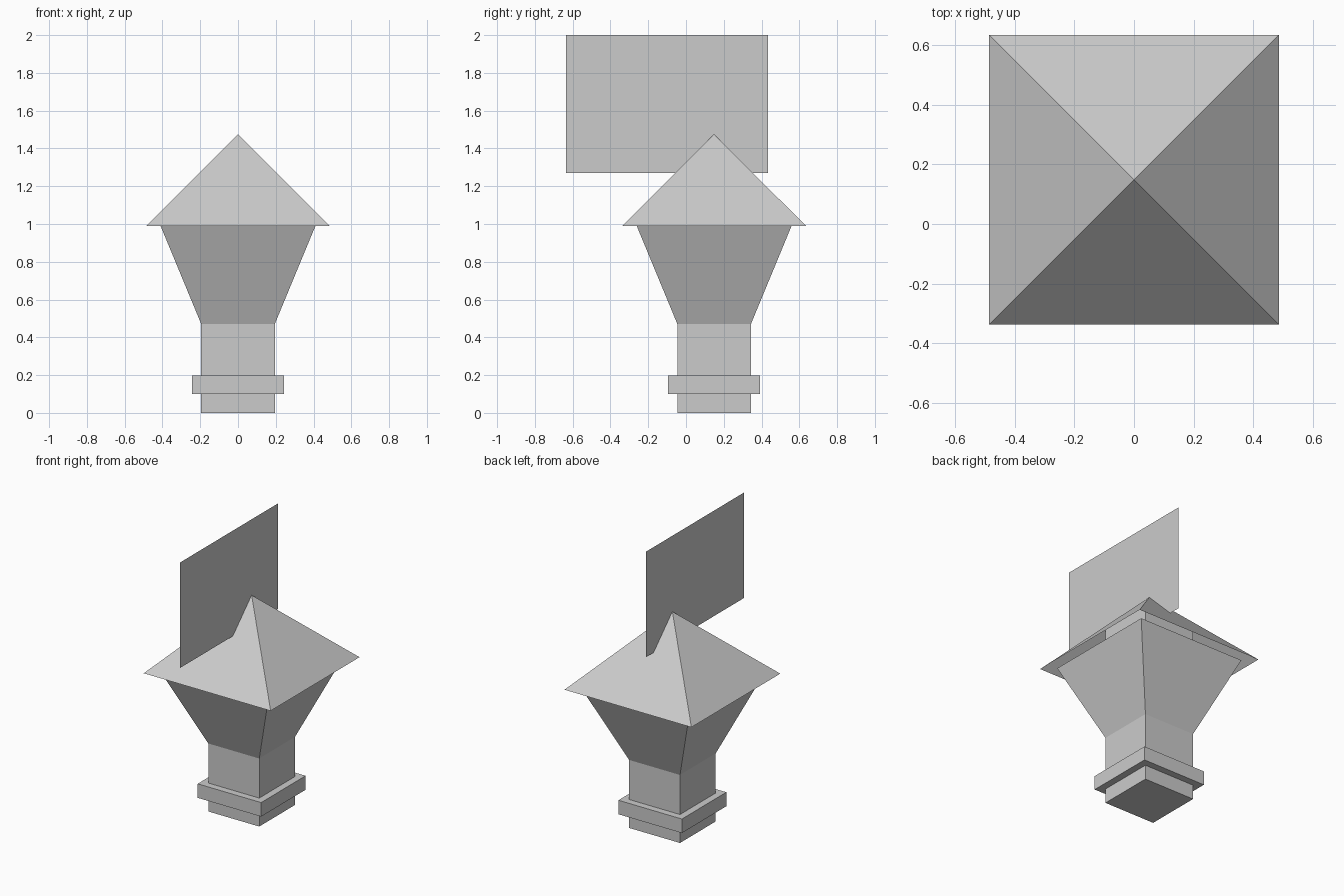
import bpy, bmesh
from mathutils import Matrix

if "Cube" in bpy.data.objects:
    bpy.data.objects.remove(bpy.data.objects["Cube"])

POST_Y = 0.149  # the post stands behind the centre of the model


def finish(name, bm):
    bmesh.ops.recalc_face_normals(bm, faces=bm.faces)
    mesh = bpy.data.meshes.new(name)
    bm.to_mesh(mesh)
    bm.free()
    obj = bpy.data.objects.new(name, mesh)
    bpy.context.collection.objects.link(obj)
    return obj


def square_box(name, half, z0, z1):
    bm = bmesh.new()
    size = Matrix.Diagonal((2 * half, 2 * half, z1 - z0, 1))
    bmesh.ops.create_cube(bm, size=1, matrix=Matrix.Translation((0, POST_Y, (z0 + z1) / 2)) @ size)
    return finish(name, bm)


def open_pyramid(name, half, z_rim, z_tip):
    """Four sloping sides with no base face."""
    bm = bmesh.new()
    tip = bm.verts.new((0, POST_Y, z_tip))
    rim = [bm.verts.new((sx * half, POST_Y + sy * half, z_rim))
           for sx, sy in ((-1, -1), (1, -1), (1, 1), (-1, 1))]
    for i in range(4):
        bm.faces.new((rim[i], rim[(i + 1) % 4], tip))
    return finish(name, bm)


# Square post, running up inside the roof
square_box("post", 0.195, 0.0, 1.27)

# Collar near the foot
square_box("collar", 0.243, 0.10, 0.197)

# Flared housing: an upside-down pyramid growing out of the post
open_pyramid("flared_housing", 0.41, 0.99, 0.0)

# Overhanging roof, open underneath
open_pyramid("roof", 0.486, 0.99, 1.475)

# Thin upright panel passing through the roof
bm = bmesh.new()
bm.faces.new([bm.verts.new((0, y, z)) for y, z in
              ((-0.635, 1.27), (0.435, 1.27), (0.435, 2.0), (-0.635, 2.0))])
finish("upright_panel", bm)
